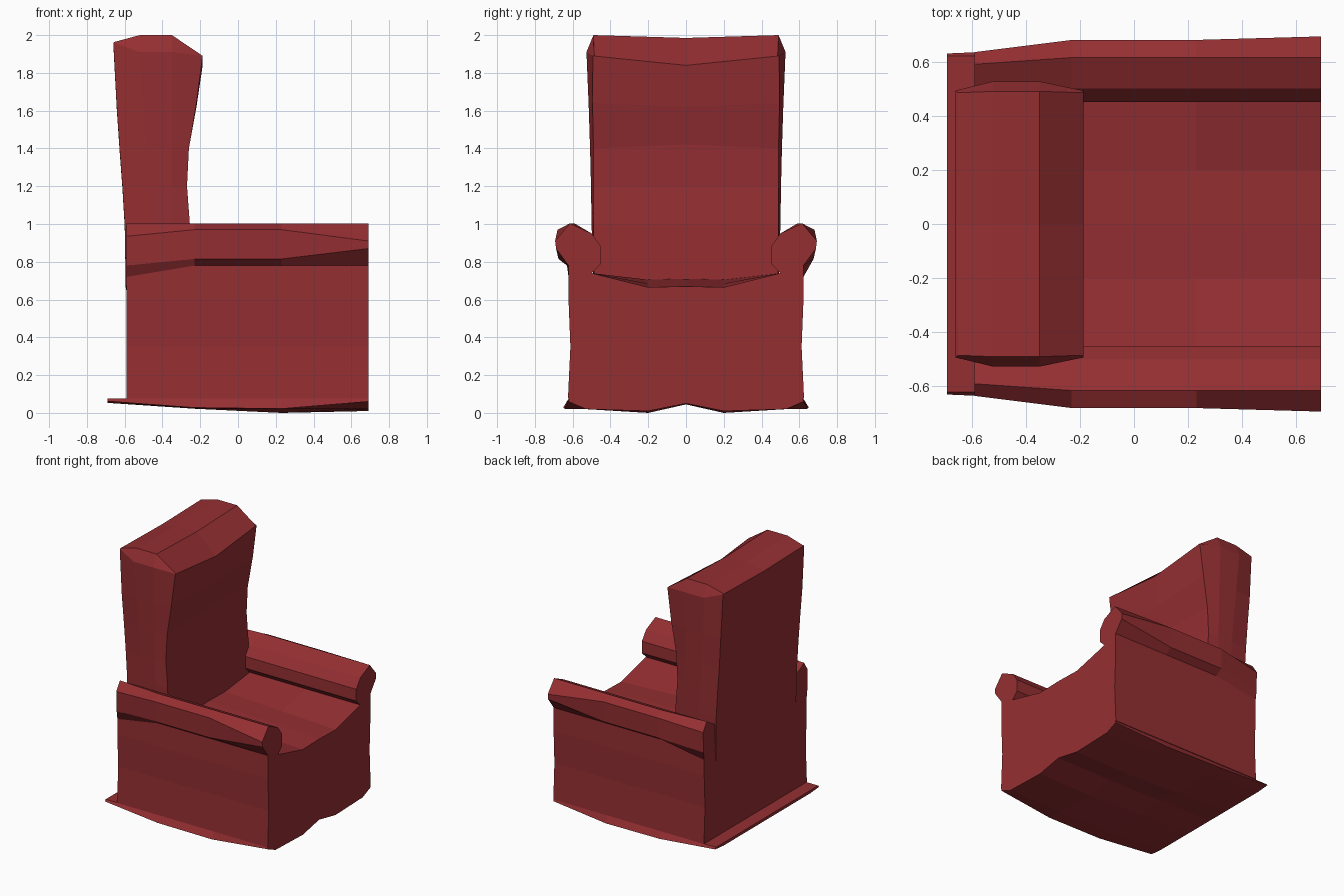
import bpy, bmesh

if "Cube" in bpy.data.objects:
    bpy.data.objects.remove(bpy.data.objects["Cube"])

red = bpy.data.materials.new("red_fabric")
red.diffuse_color = (0.30, 0.028, 0.032, 1)
red.use_nodes = True
red.node_tree.nodes["Principled BSDF"].inputs["Base Color"].default_value = red.diffuse_color


def mirrored(half):
    """Close a half section (starting and ending at y = 0) across y = 0."""
    return half + [(x, -y, z) for x, y, z in half[-2:0:-1]]


def loft(name, rings):
    """Flat-faced solid through rings with equal point counts, capped at both ends."""
    bm = bmesh.new()
    loops = [[bm.verts.new(p) for p in ring] for ring in rings]
    for a, b in zip(loops, loops[1:]):
        for i in range(len(a)):
            j = (i + 1) % len(a)
            bm.faces.new((a[i], a[j], b[j], b[i]))
    caps = [bm.faces.new(loops[0]), bm.faces.new(loops[-1])]
    bmesh.ops.recalc_face_normals(bm, faces=bm.faces)
    bmesh.ops.triangulate(bm, faces=caps)
    mesh = bpy.data.meshes.new(name)
    bm.to_mesh(mesh)
    bm.free()
    mesh.materials.append(red)
    ob = bpy.data.objects.new(name, mesh)
    bpy.context.collection.objects.link(ob)
    return ob


# Body with rolled arms and dished seat: sections along the depth
# x, outer panel top, roll lower z, roll upper z, roll half width, seat centre z
stations = [(-0.59, 0.72, 0.78, 0.935, 0.635, 0.71),
            (-0.23, 0.78, 0.815, 0.97, 0.68, 0.71),
            (0.23, 0.78, 0.815, 0.97, 0.68, 0.69),
            (0.69, 0.78, 0.87, 0.91, 0.693, 0.67)]
rings = []
for x, panel, low, high, wide, seat in stations:
    top = 0.59 if x < -0.5 else 0.615
    half = [(0, 0.06), (0.625, 0.075), (0.612, 0.35), (0.622, 0.6),
            (0.622, panel), (wide - 0.005, low), (wide, high), (top, 1.003),
            (0.5, 0.95), (0.45, 0.88), (0.45, 0.79), (0.5, 0.74),
            (0.2, seat - 0.005), (0, seat)]
    rings.append(mirrored([(x, y, z) for y, z in half]))
loft("body_and_arms", rings)

# Flared, sagging base skirt: x, edge y, edge z, low z, centre z
rings = []
for x, ye, ze, zl, zc in [(-0.69, 0.63, 0.062, 0.053, 0.053),
                          (-0.23, 0.65, 0.028, 0.022, 0.05),
                          (0.23, 0.645, 0.022, 0.0, 0.045),
                          (0.69, 0.622, 0.06, 0.01, 0.05)]:
    half = [(0, 0.075), (0.62, 0.075), (ye, ze), (0.53, max(0.02, zl)),
            (0.2, zl), (0, zc)]
    rings.append(mirrored([(x, y, z) for y, z in half]))
loft("base_skirt", rings)

# Backrest: horizontal rings, z at back / side / front / front middle
# back x, front x, half width at corners, half width mid-side, then z values
levels = [(-0.594, -0.25, 0.485, 0.490, 0.66, 0.66, 0.66, 0.66),
          (-0.600, -0.255, 0.490, 0.500, 1.0, 1.0, 1.0, 1.0),
          (-0.612, -0.27, 0.490, 0.503, 1.2, 1.2, 1.2, 1.2),
          (-0.627, -0.26, 0.490, 0.508, 1.4, 1.4, 1.4, 1.42),
          (-0.642, -0.22, 0.495, 0.515, 1.62, 1.62, 1.64, 1.62),
          (-0.660, -0.187, 0.493, 0.527, 1.96, 1.91, 1.89, 1.84)]
rings = []
for xb, xf, yc, ym, zb, zs, zf, zm in levels:
    half = [(xb, 0, zb - 0.01), (xb, yc, zb), (xb + 0.14, ym, zs),
            (-0.35, ym, zs), (xf, yc, zf), (xf, 0, zm)]
    rings.append(mirrored(half))
# Crowned top that dips in the middle
rings.append(mirrored([(-0.655, 0, 1.955), (-0.65, 0.485, 1.965), (-0.52, 0.49, 2.0),
                       (-0.35, 0.49, 2.0), (-0.192, 0.485, 1.893), (-0.192, 0, 1.845)]))
back = loft("backrest", rings)

# Replace the flat top cap by strips running across the width
bm = bmesh.new()
bm.from_mesh(back.data)
bm.verts.ensure_lookup_table()
n = len(rings[0])
r = [bm.verts[len(bm.verts) - n + i] for i in range(n)]
ring_set = set(r)
old = [f for f in bm.faces if set(f.verts) <= ring_set]
inner = [e for f in old for e in f.edges if all(g in old for g in e.link_faces)]
bmesh.ops.delete(bm, geom=list(set(inner)) + old, context='FACES_ONLY')
loose = [e for e in bm.edges if not e.link_faces]
for e in loose:
    bm.edges.remove(e)
m1, m2 = bm.verts.new((-0.52, 0, 1.985)), bm.verts.new((-0.35, 0, 1.985))
for a, b, c, d in ((r[0], r[1], r[2], m1), (m1, r[2], r[3], m2), (m2, r[3], r[4], r[5]),
                   (r[0], m1, r[8], r[9]), (m1, m2, r[7], r[8]), (m2, r[5], r[6], r[7])):
    bm.faces.new((a, b, c, d))
bmesh.ops.recalc_face_normals(bm, faces=bm.faces)
bm.to_mesh(back.data)
bm.free()
